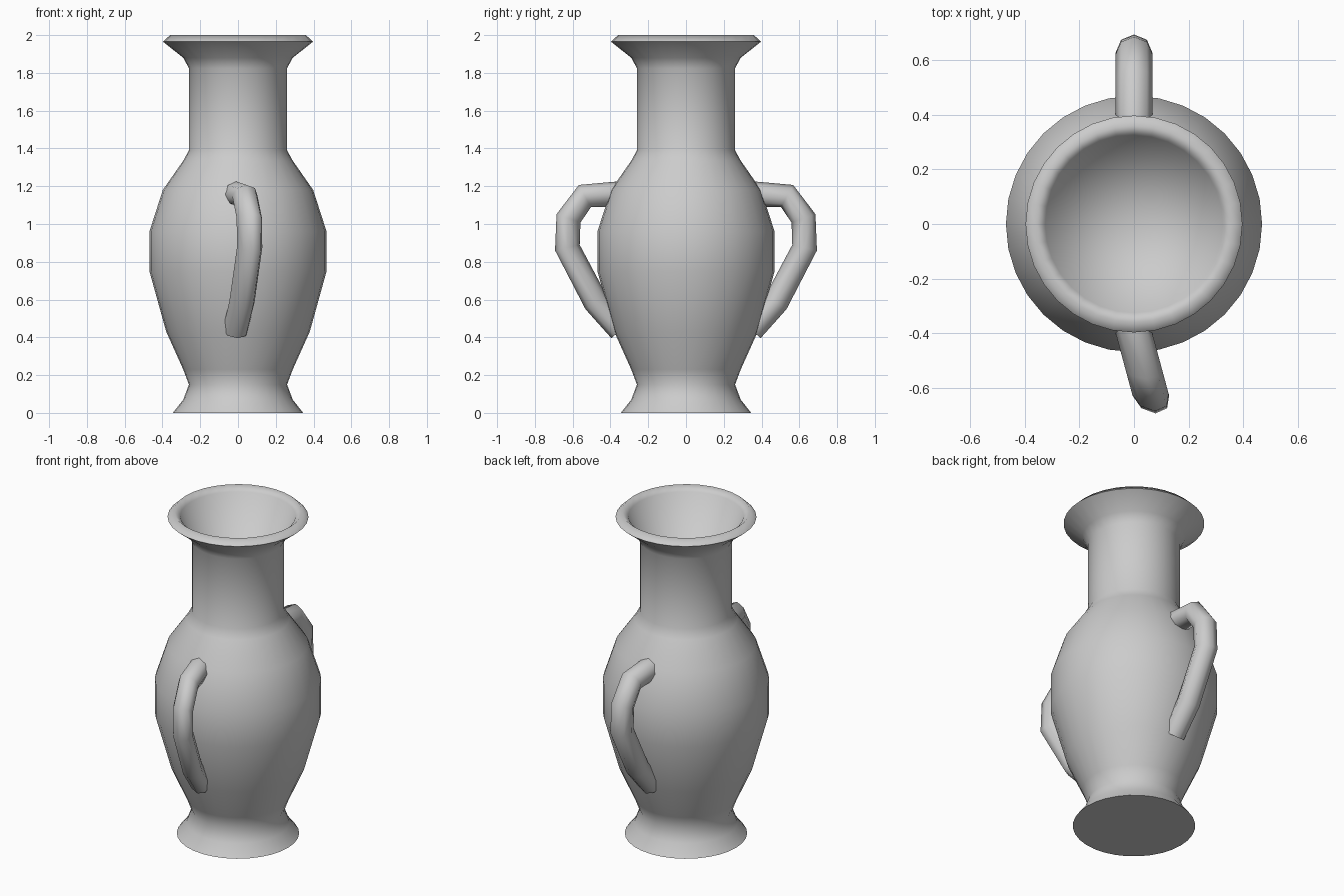
import bpy, bmesh, math
from mathutils import Vector

if "Cube" in bpy.data.objects:
    bpy.data.objects.remove(bpy.data.objects["Cube"])


def finish(name, bm, angle):
    bmesh.ops.remove_doubles(bm, verts=bm.verts, dist=1e-5)
    bmesh.ops.recalc_face_normals(bm, faces=bm.faces)
    me = bpy.data.meshes.new(name)
    bm.to_mesh(me)
    bm.free()
    ob = bpy.data.objects.new(name, me)
    bpy.context.collection.objects.link(ob)
    bpy.ops.object.select_all(action='DESELECT')
    ob.select_set(True)
    bpy.context.view_layer.objects.active = ob
    bpy.ops.object.shade_smooth_by_angle(angle=math.radians(angle))
    return ob


# vase body: (radius, height) from base centre, up the outside, over the lip, into the hollow
PROFILE = [(0, 0), (.345, 0), (.29, .07), (.26, .15), (.29, .23), (.38, .43),
           (.469, .75), (.469, .96), (.398, 1.18), (.29, 1.335), (.26, 1.39),
           (.26, 1.825), (.29, 1.88), (.397, 1.965), (.36, 2.0), (.325, 1.97),
           (0, 1.25)]
bm = bmesh.new()
vs = [bm.verts.new((r, 0, z)) for r, z in PROFILE]
es = [bm.edges.new(p) for p in zip(vs, vs[1:])]
bmesh.ops.spin(bm, geom=vs + es, cent=(0, 0, 0), axis=(0, 0, 1),
               angle=math.tau, steps=32, use_duplicate=False)
finish("vase_body", bm, 85)

# handles: octagonal tube swept along a path in the yz plane
PATH = [Vector((0, y, z)) for y, z in [(.34, 1.16), (.535, 1.148), (.622, 1.03),
                                       (.628, .875), (.477, .587), (.345, .44)]]
RADIUS = .067


def handle(name, side, skew):
    bm = bmesh.new()
    rings = []
    for i, p in enumerate(PATH):
        t = Vector((0, 0, 0))
        if i > 0:
            t += (p - PATH[i - 1]).normalized()
        if i < len(PATH) - 1:
            t += (PATH[i + 1] - p).normalized()
        n = Vector((1, 0, 0)).cross(t).normalized()
        ring = []
        for k in range(8):
            a = k * math.tau / 8
            q = p + RADIUS * (n * math.cos(a) + Vector((math.sin(a), 0, 0)))
            # the front handle leans sideways away from its root
            ring.append(bm.verts.new((q.x + (q.y - .40) * skew, q.y * side, q.z)))
        rings.append(ring)
    for a, b in zip(rings, rings[1:]):
        for k in range(8):
            j = (k + 1) % 8
            bm.faces.new((a[k], a[j], b[j], b[k]))
    bm.faces.new(rings[0])
    bm.faces.new(rings[-1])
    return finish(name, bm, 60)


handle("back_handle", 1, 0)
handle("front_handle", -1, .27)
